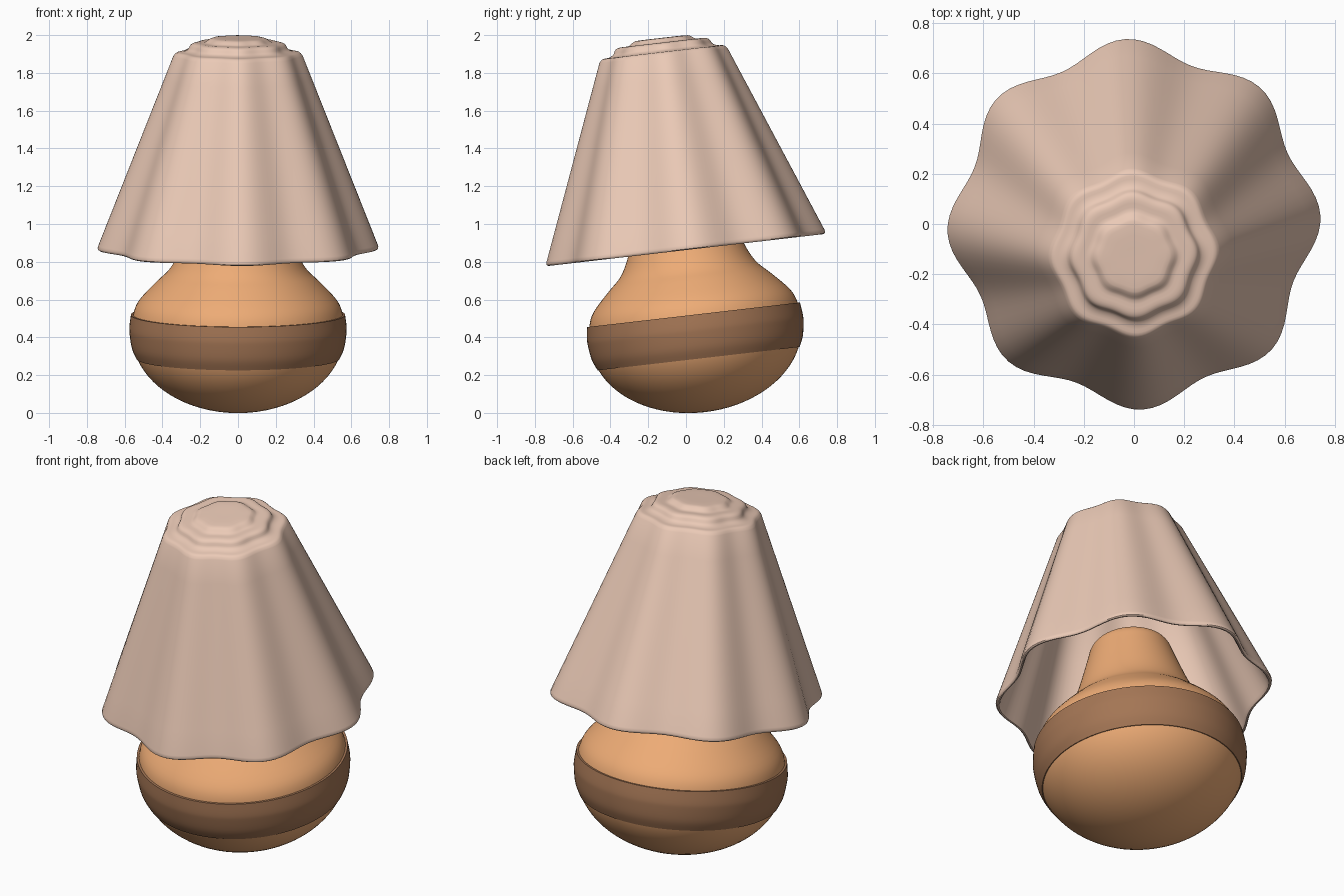
import bpy, bmesh, math
from mathutils import Matrix, Vector

if "Cube" in bpy.data.objects:
    bpy.data.objects.remove(bpy.data.objects["Cube"])

# The whole lamp leans towards the front around this foot point
TILT = Matrix.Translation((0, 0.1, 0)) @ Matrix.Rotation(math.radians(6.6), 4, 'X')


def material(name, rgb):
    m = bpy.data.materials.new(name)
    m.diffuse_color = (*rgb, 1)
    m.use_nodes = True
    m.node_tree.nodes["Principled BSDF"].inputs["Base Color"].default_value = m.diffuse_color
    return m


def smooth_curve(pts, n=4):
    """Catmull-Rom curve through profile points."""
    out = []
    for i in range(len(pts) - 1):
        p0, p1 = Vector(pts[max(i - 1, 0)]), Vector(pts[i])
        p2, p3 = Vector(pts[i + 1]), Vector(pts[min(i + 2, len(pts) - 1)])
        for k in range(n):
            t = k / n
            out.append(0.5 * (2 * p1 + (p2 - p0) * t + (2 * p0 - 5 * p1 + 4 * p2 - p3) * t * t
                              + (3 * p1 - p0 - 3 * p2 + p3) * t ** 3))
    return out + [Vector(pts[-1])]


def revolve(name, profile, mat, segs=96, closed=False, ripple=None):
    """Spin (radius, height) points; ripple(r) gives the depth of 8 flutes."""
    bm = bmesh.new()
    rings = []
    for r, h in profile:
        if r < 1e-4:
            rings.append([bm.verts.new((0, 0, h))] * segs)
            continue
        ring = []
        for i in range(segs):
            a = 2 * math.pi * i / segs
            rr = r + (ripple(r) * (math.cos(8 * (a - 0.04)) - 1) if ripple else 0)
            ring.append(bm.verts.new((rr * math.cos(a), rr * math.sin(a), h)))
        rings.append(ring)
    pairs = list(zip(rings, rings[1:])) + ([(rings[-1], rings[0])] if closed else [])
    for a, b in pairs:
        for i in range(segs):
            j = (i + 1) % segs
            bm.faces.new(list(dict.fromkeys((a[i], a[j], b[j], b[i]))))
    bmesh.ops.recalc_face_normals(bm, faces=bm.faces)
    bm.transform(TILT)
    me = bpy.data.meshes.new(name)
    bm.to_mesh(me)
    bm.free()
    me.materials.append(mat)
    ob = bpy.data.objects.new(name, me)
    bpy.context.collection.objects.link(ob)
    bpy.ops.object.select_all(action='DESELECT')
    ob.select_set(True)
    bpy.context.view_layer.objects.active = ob
    bpy.ops.object.shade_smooth_by_angle(angle=math.radians(40))
    return ob


orange = material("orange_glaze", (0.85, 0.41, 0.18))
brown = material("brown_band", (0.37, 0.18, 0.09))
pink = material("pale_pink", (0.83, 0.59, 0.47))

# Round body: squashed ball below, neck tapering up inside the shade
bowl = [(0.56 * math.sin(a), 0.414 - 0.41 * math.cos(a))
        for a in [math.radians(90) * i / 20 for i in range(21)]]
bowl[0] = (0, bowl[0][1])
upper = smooth_curve([(0.56, 0.43), (0.555, 0.523), (0.522, 0.6), (0.43, 0.698), (0.375, 0.75),
                      (0.34, 0.80), (0.308, 0.87), (0.27, 0.98), (0.235, 1.09),
                      (0.215, 1.15), (0.185, 1.18), (0.14, 1.185), (0, 1.187)])
revolve("lamp_body", bowl + upper, orange)

# Band around the belly
band = smooth_curve([(0.538, 0.289), (0.562, 0.345), (0.574, 0.42), (0.575, 0.46), (0.567, 0.523)])
revolve("body_band", [(0.515, 0.289)] + band + [(0.53, 0.523)], brown, closed=True)

# Fluted shade: stepped top, straight wall, rounded rim, inner wall
top = smooth_curve([(0, 1.998), (0.125, 1.998), (0.155, 1.99), (0.18, 1.974), (0.225, 1.973),
                    (0.25, 1.963), (0.265, 1.938), (0.29, 1.926), (0.325, 1.921),
                    (0.343, 1.902)], 3)
wall = [(0.343 + 0.397 * t, 1.902 - 1.007 * t) for t in [i / 8 for i in range(1, 9)]]
rim = [(0.744, 0.882), (0.742, 0.873), (0.735, 0.868), (0.727, 0.869), (0.721, 0.876)]
inside = [(0.716, 0.89), (0.515, 1.395), (0.322, 1.885), (0.30, 1.90), (0.24, 1.91),
          (0.22, 1.945), (0.13, 1.965), (0, 1.97)]
revolve("lamp_shade", top + wall + rim + inside, pink, segs=128,
        ripple=lambda r: 0.034 * (r / 0.74) ** 1.4)
